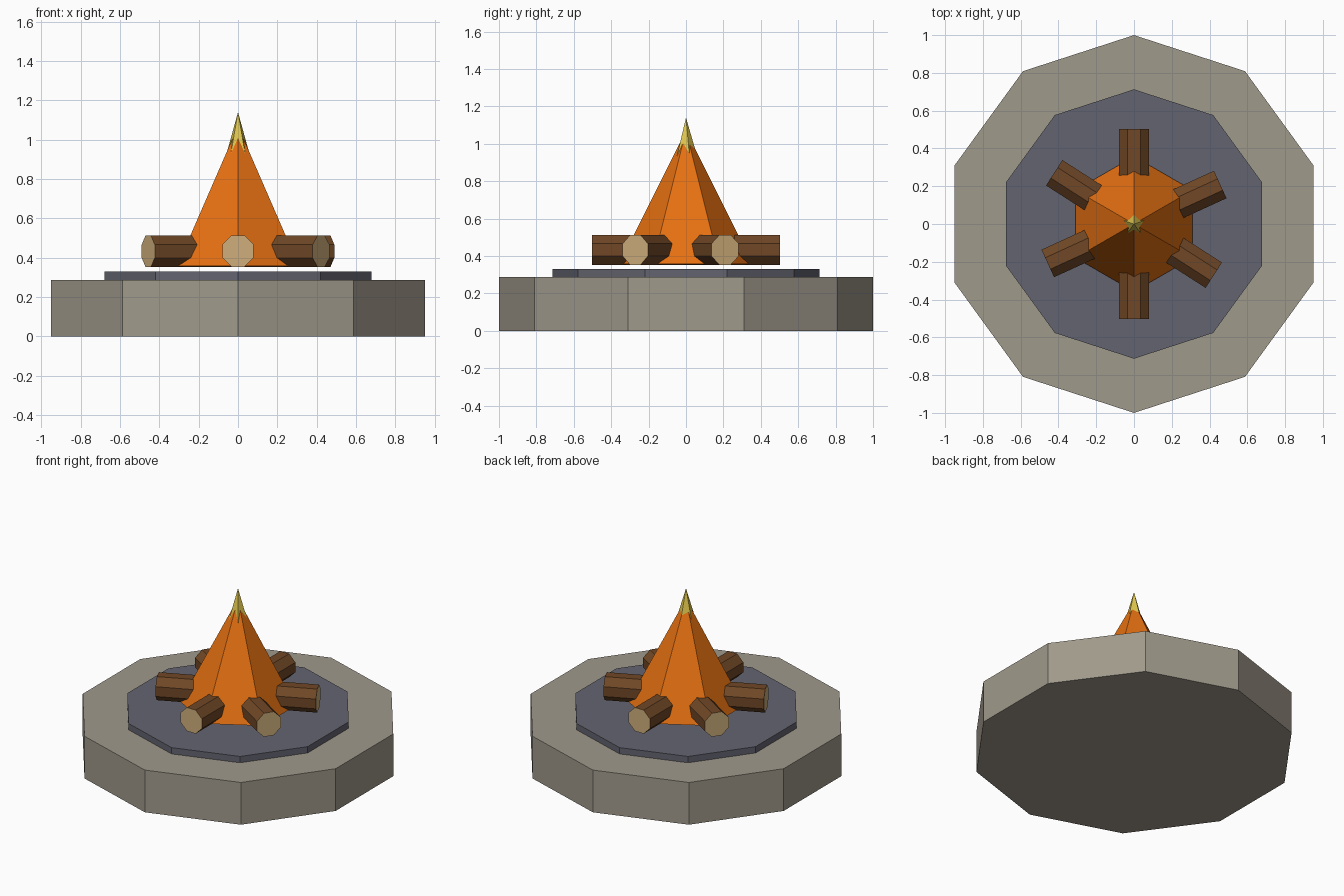
import bpy
import bmesh
from math import cos, pi
from mathutils import Matrix

cube = bpy.data.objects.get("Cube")
if cube:
    bpy.data.objects.remove(cube, do_unlink=True)


def material(name, rgb):
    mat = bpy.data.materials.new(name)
    mat.use_nodes = True
    mat.diffuse_color = (*rgb, 1)
    mat.node_tree.nodes["Principled BSDF"].inputs["Base Color"].default_value = (*rgb, 1)
    return mat


stone = material("warm grey stone", (0.35, 0.32, 0.26))
ash = material("slate ash", (0.125, 0.127, 0.16))
bark = material("brown bark", (0.16, 0.063, 0.019))
cut_wood = material("pale cut wood", (0.63, 0.43, 0.2))
flame_orange = material("orange flame", (0.8, 0.165, 0.006))
flame_yellow = material("yellow flame", (0.75, 0.57, 0.075))


def make_object(name, bm, *mats):
    mesh = bpy.data.meshes.new(name)
    bm.to_mesh(mesh)
    bm.free()
    obj = bpy.data.objects.new(name, mesh)
    for mat in mats:
        mesh.materials.append(mat)
    bpy.context.scene.collection.objects.link(obj)
    return obj


def solid(sides, bottom_radius, top_radius, bottom, top):
    """Upright prism or cone with one corner facing the back."""
    bm = bmesh.new()
    bmesh.ops.create_cone(bm, cap_ends=True, segments=sides, radius1=bottom_radius,
                          radius2=top_radius, depth=top - bottom)
    # Turn the solid so that its first corner lies on +y
    first = max((v.co for v in bm.verts), key=lambda c: c.xy.length).copy()
    turn = first.xy.angle_signed((0, 1))
    bmesh.ops.transform(bm, matrix=Matrix.Translation((0, 0, (bottom + top) / 2))
                        @ Matrix.Rotation(-turn, 4, 'Z'), verts=bm.verts)
    return bm


# Stone base and ash bed
make_object("stone_base", solid(10, 1.0, 1.0, 0, 0.287), stone)
make_object("ash_bed", solid(10, 0.713, 0.713, 0.285, 0.33), ash)

# Flame and its bright tip
make_object("flame", solid(6, 0.358, 0, 0.357, 1.07), flame_orange)
make_object("flame_tip", solid(5, 0.16, 0, 0.59, 1.14), flame_yellow)

# Three crossed logs, flat side up, with pale sawn ends
for i in range(3):
    bm = solid(8, 0.08 / cos(pi / 8), 0.08 / cos(pi / 8), -0.502, 0.502)
    for face in bm.faces:
        face.material_index = int(abs(face.normal.z) > 0.9)
    lay_down = Matrix.Rotation(pi / 2, 4, 'X') @ Matrix.Rotation(pi / 8, 4, 'Z')
    bmesh.ops.transform(bm, matrix=Matrix.Translation((0, 0, 0.433))
                        @ Matrix.Rotation(i, 4, 'Z') @ lay_down, verts=bm.verts)
    make_object(f"log_{i + 1}", bm, bark, cut_wood)
